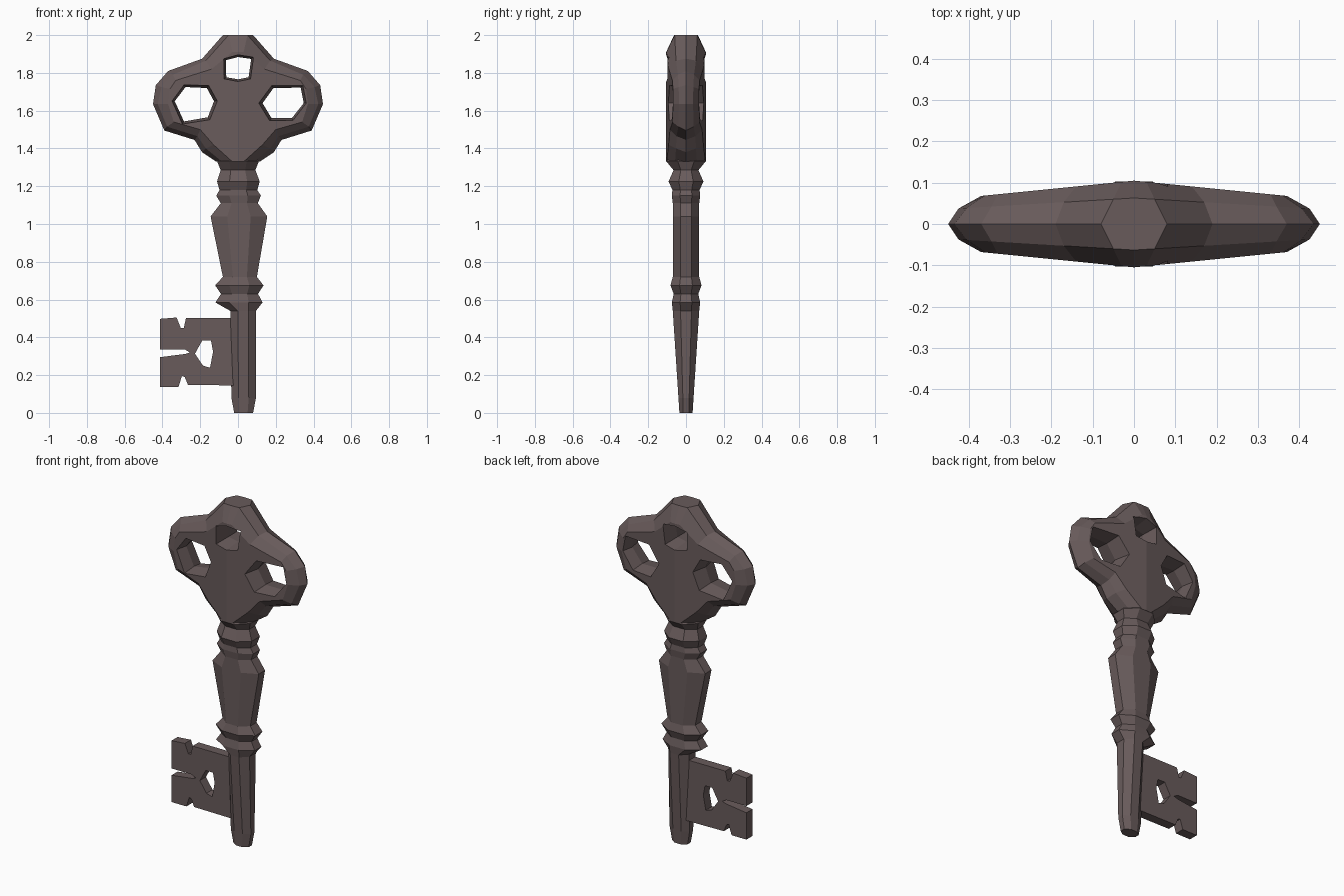
import bpy, bmesh, math

if "Cube" in bpy.data.objects:
    bpy.data.objects.remove(bpy.data.objects["Cube"])

metal = bpy.data.materials.new("dark_metal")
metal.diffuse_color = (0.14, 0.105, 0.105, 1)
metal.use_nodes = True
metal.node_tree.nodes["Principled BSDF"].inputs["Base Color"].default_value = metal.diffuse_color


def finish(bm, name):
    bmesh.ops.recalc_face_normals(bm, faces=bm.faces)
    mesh = bpy.data.meshes.new(name)
    bm.to_mesh(mesh)
    bm.free()
    mesh.materials.append(metal)
    ob = bpy.data.objects.new(name, mesh)
    bpy.context.collection.objects.link(ob)
    return ob


def bridge(bm, rings, caps=True):
    """Join successive closed point rings with quads."""
    vr = [[bm.verts.new(p) for p in r] for r in rings]
    n = len(rings[0])
    for a, b in zip(vr, vr[1:]):
        for i in range(n):
            j = (i + 1) % n
            bm.faces.new((a[i], a[j], b[j], b[i]))
    if caps:
        bm.faces.new(vr[0])
        bm.faces.new(vr[-1])
    return vr


def slab(name, outline, sections):
    """Front-view outline swept along y; sections are (y, scale)."""
    cx = sum(p[0] for p in outline) / len(outline)
    cz = sum(p[1] for p in outline) / len(outline)
    bm = bmesh.new()
    bridge(bm, [[(cx + (x - cx) * s, y, cz + (z - cz) * s) for x, z in outline]
                for y, s in sections])
    return finish(bm, name)


def cut(ob, cutter):
    mod = ob.modifiers.new("hole", 'BOOLEAN')
    mod.object = cutter
    mod.operation = 'DIFFERENCE'
    mod.solver = 'EXACT'
    bpy.context.view_layer.objects.active = ob
    bpy.ops.object.modifier_apply(modifier=mod.name)
    bpy.data.objects.remove(cutter)


# Turned shaft: z, centre x, half width, half depth
shaft = [(0, .03, .05, .035), (.08, .03, .065, .04), (.54, .027, .068, .07),
         (.585, .005, .125, .075), (.63, .008, .098, .065), (.675, .007, .128, .082),
         (.72, .01, .09, .07), (1.04, .005, .15, .07), (1.11, .007, .098, .07),
         (1.15, .003, .118, .075), (1.18, .002, .1, .072), (1.225, .002, .113, .092),
         (1.285, 0, .092, .066), (1.33, 0, .11, .103), (1.4, 0, .06, .06)]
k = 1 / math.cos(math.pi / 8)
bm = bmesh.new()
bridge(bm, [[(cx + rx * k * math.cos((i + .5) * math.pi / 4),
              ry * k * math.sin((i + .5) * math.pi / 4), z) for i in range(8)]
            for z, cx, rx, ry in shaft])
finish(bm, "shaft")

# Bow (handle): rim, shoulder and face outlines, right half from top to bottom
rim = [(0, 2), (.08, 2), (.19, 1.875), (.37, 1.81), (.435, 1.735), (.45, 1.635),
       (.39, 1.495), (.23, 1.445), (.19, 1.38), (.115, 1.33), (0, 1.33)]
shoulder = [(0, 2), (.05, 2), (.17, 1.865), (.345, 1.79), (.405, 1.725), (.425, 1.635),
            (.375, 1.515), (.215, 1.465), (.17, 1.4), (.085, 1.33), (0, 1.33)]
face = [(0, 1.91), (.03, 1.91), (.14, 1.82), (.33, 1.76), (.36, 1.715), (.37, 1.635),
        (.34, 1.54), (.2, 1.5), (.13, 1.42), (.03, 1.33), (0, 1.33)]


def depth(x):
    return .105 - .1 * abs(x)


def ring(half, f):
    full = half + [(-x, z) for x, z in half[-2:0:-1]]
    return [(x, f * depth(x), z) for x, z in full]


bm = bmesh.new()
rings = bridge(bm, [ring(face, -1), ring(shoulder, -.6), ring(rim, 0),
                    ring(shoulder, .6), ring(face, 1)], caps=False)
n = len(face)
for r, side in ((rings[0], -1), (rings[-1], 1)):
    # Ridge down the middle of each face
    ridge = [r[0]] + [bm.verts.new((0, side * depth(0), face[i][1]))
                      for i in range(2, n - 2)] + [r[n - 1]]
    for i in range(1, n - 2):
        a, b = ridge[i - 1], ridge[i]
        bm.faces.new((r[i], r[i + 1], b, a))
        bm.faces.new((r[-i], r[-i - 1], b, a))
bow = finish(bm, "bow")

# Three flared hexagonal openings in the bow
holes = [[(-.335, 1.65), (-.278, 1.725), (-.165, 1.72), (-.127, 1.65), (-.16, 1.565), (-.286, 1.543)],
         [(.13, 1.64), (.188, 1.72), (.332, 1.722), (.348, 1.64), (.285, 1.56), (.178, 1.56)],
         [(-.064, 1.867), (0, 1.884), (.07, 1.874), (.056, 1.777), (0, 1.766), (-.062, 1.777)]]
for h in holes:
    cut(bow, slab("bow_cutter", h, [(-.15, 1.28), (0, 1), (.15, 1.28)]))

# Notched bit with its small hole
bit_outline = [(.03, .145), (.03, .503), (-.275, .503), (-.287, .45), (-.303, .45),
               (-.325, .505), (-.412, .498), (-.412, .335), (-.28, .335), (-.255, .32),
               (-.28, .312), (-.412, .295), (-.412, .138), (-.315, .138), (-.297, .195),
               (-.282, .19), (-.265, .148)]
bit = slab("bit", bit_outline, [(-.028, 1), (.028, 1)])
bit_hole = [(-.19, .382), (-.143, .382), (-.132, .324), (-.148, .239), (-.185, .25), (-.228, .313)]
cut(bit, slab("bit_cutter", bit_hole, [(-.1, 1), (.1, 1)]))
